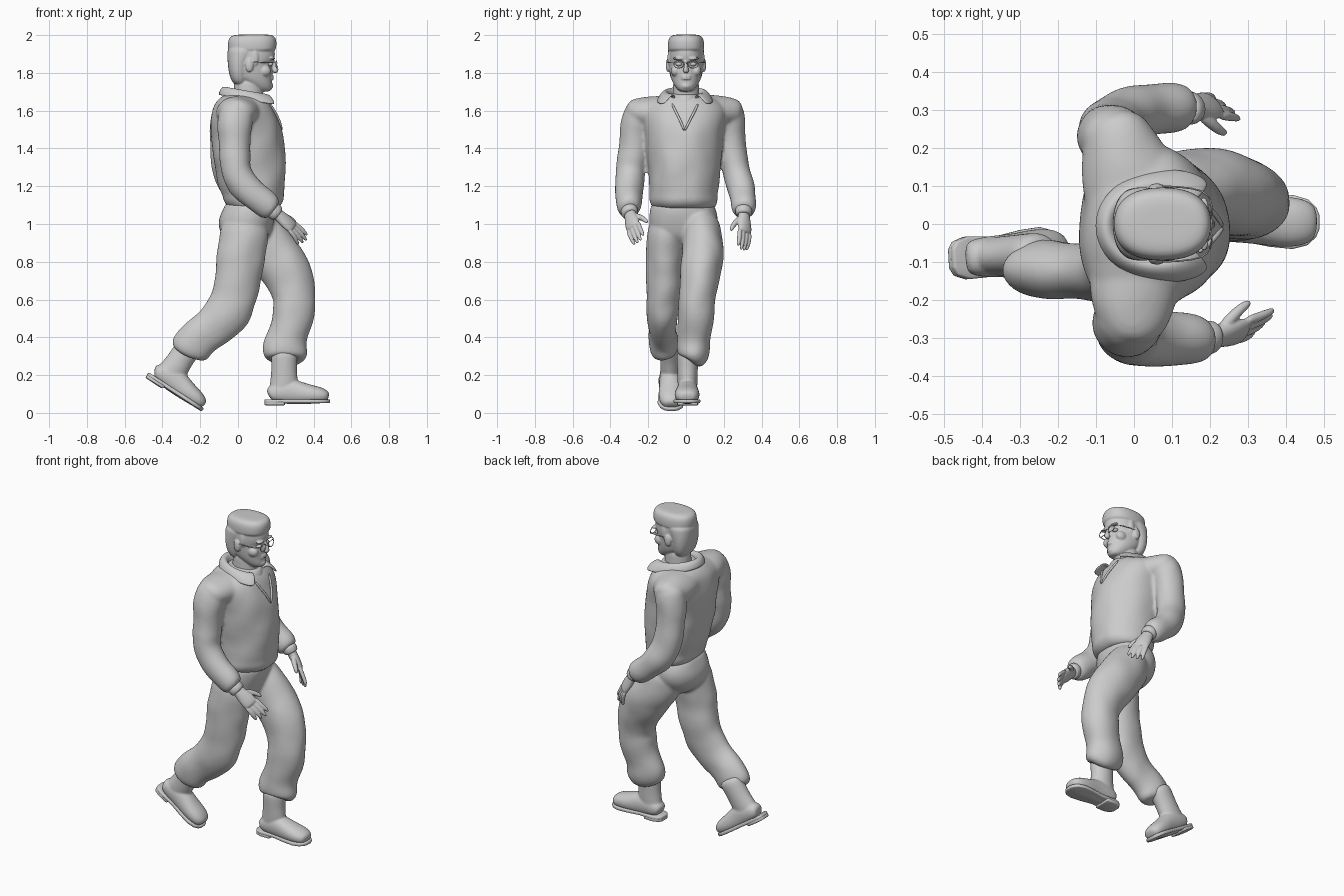
import bpy, bmesh
from math import cos, sin, pi, radians
from mathutils import Vector, Matrix


def finish(name, bm, levels=2):
    bmesh.ops.recalc_face_normals(bm, faces=bm.faces)
    for f in bm.faces:
        f.smooth = True
    me = bpy.data.meshes.new(name)
    bm.to_mesh(me)
    bm.free()
    ob = bpy.data.objects.new(name, me)
    bpy.context.collection.objects.link(ob)
    if levels:
        s = ob.modifiers.new("Smooth", 'SUBSURF')
        s.levels = s.render_levels = levels
    return ob


def merge(name, obs, voxel, relax, folds=0):
    """Fuse overlapping closed parts into one soft skin."""
    bpy.context.view_layer.update()
    dg = bpy.context.evaluated_depsgraph_get()
    bm = bmesh.new()
    for o in obs:
        bm.from_mesh(o.evaluated_get(dg).to_mesh())
    for o in obs:
        bpy.data.objects.remove(o)
    ob = finish(name, bm, 0)
    r = ob.modifiers.new("Fuse", 'REMESH')
    r.mode, r.voxel_size, r.use_smooth_shade = 'VOXEL', voxel, True
    s = ob.modifiers.new("Relax", 'SMOOTH')
    s.factor, s.iterations = .5, relax
    if folds:
        tex = bpy.data.textures.new(name + "_folds", 'CLOUDS')
        tex.noise_scale, tex.noise_depth = .13, 0
        d = ob.modifiers.new("Folds", 'DISPLACE')
        d.texture, d.strength, d.texture_coords = tex, folds, 'LOCAL'
    return ob


def spow(c, p):
    return (abs(c) ** p) * (1 if c >= 0 else -1)


def loft(name, rings, side=(0, 1, 0), flat=False, k=0.0, p=1.0, n=16, levels=2):
    """Skin ellipses (x, y, z, half depth, half width) placed along a path."""
    bm = bmesh.new()
    pts = [Vector(r[:3]) for r in rings]
    loops = []
    for i, r in enumerate(rings):
        t = Vector((0, 0, 1)) if flat else (pts[min(i + 1, len(pts) - 1)] - pts[max(i - 1, 0)]).normalized()
        v = Vector(side)
        v = (v - t * v.dot(t)).normalized()
        u = v.cross(t)
        cs = [(cos(2 * pi * j / n), sin(2 * pi * j / n)) for j in range(n)]
        loops.append([bm.verts.new(pts[i] + u * r[3] * spow(c, p) + v * r[4] * spow(s, p) * (1 - k * c))
                      for c, s in cs])
    for a, b in zip(loops, loops[1:]):
        for j in range(n):
            bm.faces.new((a[j], a[(j + 1) % n], b[(j + 1) % n], b[j]))
    bm.faces.new(loops[0])
    bm.faces.new(loops[-1])
    return finish(name, bm, levels)


def stack(name, rows, y=0.0, **kw):
    """Horizontal slices given as (z, back x, front x, half width)."""
    return loft(name, [((b + f) / 2, y, z, (f - b) / 2, w) for z, b, f, w in rows], flat=True, **kw)


def ball(name, loc, size):
    bm = bmesh.new()
    bmesh.ops.create_uvsphere(bm, u_segments=16, v_segments=10, radius=1,
                              matrix=Matrix.LocRotScale(Vector(loc), None, Vector(size)))
    return finish(name, bm, 0)


def tube(name, pts, r, n=8):
    return loft(name, [(*q, r, r) for q in pts], side=(0.1, 1, 0.2), n=n, levels=1)


def prism(name, half, z0, z1):
    bm = bmesh.new()
    outline = half + [(x, -w) for x, w in reversed(half)]
    lo = [bm.verts.new((x, w, z0)) for x, w in outline]
    top = bmesh.ops.extrude_face_region(bm, geom=[bm.faces.new(lo)])["geom"]
    bmesh.ops.translate(bm, vec=(0, 0, z1 - z0), verts=[g for g in top if isinstance(g, bmesh.types.BMVert)])
    ob = finish(name, bm, 0)
    bev = ob.modifiers.new("Bevel", 'BEVEL')
    bev.width, bev.segments = 0.006, 2
    return ob


# Jacket: body, shoulder yoke and sleeves gathered at the wrist, fused
body = stack("body", [(1.075, -.03, .18, .15), (1.09, -.06, .222, .17), (1.125, -.08, .248, .184),
                      (1.155, -.08, .246, .18), (1.18, -.095, .252, .184), (1.28, -.127, .254, .194),
                      (1.38, -.139, .254, .2), (1.47, -.145, .243, .21), (1.55, -.145, .219, .225),
                      (1.61, -.137, .193, .23), (1.65, -.12, .168, .2), (1.68, -.085, .14, .13),
                      (1.695, -.05, .12, .09)], y=-.01, k=.13, p=.88, n=20)
yoke = loft("yoke", [(-.02, -.31, 1.59, .045, .05), (-.015, -.285, 1.595, .072, .085), (-.005, -.22, 1.592, .086, .11),
                     (.01, -.12, 1.59, .094, .135), (.015, 0, 1.59, .1, .14), (-.01, .11, 1.59, .094, .135),
                     (-.04, .2, 1.59, .088, .108), (-.052, .265, 1.592, .072, .085),
                     (-.055, .288, 1.588, .045, .05)], side=(1, 0, 0))
rs = loft("right_sleeve", [(-.013, -.232, 1.65, .07, .06), (-.015, -.25, 1.59, .096, .088),
                           (-.018, -.265, 1.5, .092, .084), (-.016, -.276, 1.4, .083, .081),
                           (-.014, -.285, 1.34, .088, .082), (-.012, -.293, 1.28, .085, .081),
                           (.025, -.3, 1.205, .09, .077), (.08, -.303, 1.152, .077, .072),
                           (.135, -.305, 1.11, .078, .07), (.17, -.303, 1.083, .07, .063),
                           (.19, -.3, 1.068, .05, .048)])
ls = loft("left_sleeve", [(-.052, .21, 1.65, .07, .06), (-.055, .226, 1.59, .095, .085), (-.06, .233, 1.5, .092, .081),
                          (-.062, .245, 1.4, .084, .079), (-.058, .257, 1.33, .089, .079),
                          (-.045, .27, 1.26, .087, .078), (-.01, .287, 1.195, .088, .076),
                          (.04, .3, 1.145, .077, .072), (.09, .306, 1.105, .075, .068),
                          (.125, .306, 1.08, .065, .061), (.142, .306, 1.066, .048, .046)])
merge("jacket", [body, yoke, rs, ls], .009, 8, .012)
stack("undershirt", [(1.55, -.03, .17, .09), (1.64, -.04, .172, .085), (1.675, -.035, .156, .08),
                     (1.69, -.02, .143, .072)], y=-.003)
for s in (-1, 1):
    tube("jacket_opening", [(.168, s * .07 - .005, 1.64), (.195, s * .05 - .005, 1.595),
                            (.22, s * .025 - .005, 1.55), (.234, -.008, 1.49)], .007)

# Fold-over collar with pointed ends
bm = bmesh.new()
rows = []
for i in range(21):
    t = radians(-144 + 14.4 * i)
    f = (1 - cos(t)) / 2
    prof = [(.098, .083, 1.66 - .01 * f), (.115, .096, 1.722 - .04 * f), (.14 + .01 * f, .117 + .02 * f ** 3, 1.725 - .052 * f),
            (.156 + .03 * f, .135 + .075 * f ** 3, 1.682 - .058 * f)]
    rows.append([bm.verts.new((.055 - a * cos(t), -.005 + b * sin(t), z)) for a, b, z in prof])
for a, b in zip(rows, rows[1:]):
    for j in range(3):
        bm.faces.new((a[j], a[j + 1], b[j + 1], b[j]))
col = finish("collar", bm, 0)
sol = col.modifiers.new("Thick", 'SOLIDIFY')
sol.thickness, sol.offset = .014, 0
sub = col.modifiers.new("Smooth", 'SUBSURF')
sub.levels = sub.render_levels = 2

# Head with nose, lips, brows, ears and hair, fused
head = [
    stack("neck", [(1.6, -.03, .13, .075), (1.66, -.025, .135, .073), (1.72, -.025, .135, .07),
                   (1.78, -.02, .13, .07)]),
    stack("skull", [(1.7, .11, .165, .025), (1.711, .08, .18, .045), (1.735, .045, .184, .064),
                    (1.765, 0, .181, .079), (1.79, -.02, .185, .085), (1.82, -.03, .184, .09),
                    (1.848, -.035, .18, .092), (1.872, -.04, .197, .094), (1.91, -.04, .199, .094),
                    (1.95, -.03, .19, .088), (1.975, 0, .15, .07)], k=.1, p=.92),
    stack("hair_top", [(1.915, -.04, .17, .085), (1.918, -.054, .202, .097), (1.935, -.056, .205, .0985),
                       (1.965, -.056, .207, .098), (1.99, -.048, .2, .09), (2.002, -.02, .18, .07),
                       (2.003, .03, .14, .03)], p=.85),
    stack("hair_back", [(1.735, -.01, .04, .05), (1.75, -.032, .05, .072), (1.79, -.048, .055, .09),
                        (1.85, -.056, .06, .097), (1.9, -.058, .1, .099), (1.95, -.056, .13, .098)], p=.85),
    loft("nose", [(.186, 0, 1.868, .008, .008), (.192, 0, 1.85, .012, .009), (.2, 0, 1.825, .016, .012),
                  (.2, 0, 1.812, .018, .019), (.188, 0, 1.802, .012, .014)], n=10),
    ball("chin", (.166, 0, 1.73), (.021, .028, .018))]
for z in (1.781, 1.769):
    head.append(ball("lip", (.178, 0, z), (.012, .026, .0065)))
for s in (-1, 1):
    head += [ball("ear", (.06, s * .095, 1.84), (.022, .012, .036)),
             ball("brow", (.183, s * .04, 1.876), (.015, .032, .007)),
             ball("cheek", (.14, s * .055, 1.81), (.035, .026, .03)),
             ball("sideburn", (.09, s * .085, 1.88), (.02, .013, .045))]
merge("head", head, .0045, 3)

# Eyes and glasses
for s in (-1, 1):
    ball("eye", (.17, s * .037, 1.846), (.016, .018, .011))
    tube("lens_rim", [(.206 - .006 * abs(cos(a)), s * .038 + .027 * cos(a), 1.845 + .02 * sin(a))
                      for a in [2 * pi * i / 16 for i in range(17)]], .0028, 6)
    tube("glasses_temple", [(.2, s * .064, 1.853), (.185, s * .09, 1.855), (.12, s * .098, 1.855),
                            (.06, s * .1, 1.86)], .0028, 6)
tube("glasses_bridge", [(.206, -.013, 1.85), (.21, 0, 1.854), (.206, .013, 1.85)], .0028, 6)


# Hands: band, then palm, four fingers and thumb fused, laid out in a local frame
def hand(side_name, wrist, direction, thumb, inward):
    w, d = Vector(wrist), Vector(direction).normalized()
    th = Vector(thumb)
    th = (th - d * th.dot(d)).normalized()
    nrm = d.cross(th)
    if nrm.y * inward < 0:
        nrm = -nrm

    def at(a, b, c=0):
        return tuple(w + d * a + th * b + nrm * c)
    loft(side_name + "_cuff", [(*at(-.035, 0), .043, .046), (*at(-.01, 0), .046, .049),
                               (*at(.012, 0), .042, .046), (*at(.018, 0), .03, .034)], side=th, n=12)
    parts = [loft("palm", [(*at(-.01, 0), .028, .034), (*at(.03, 0), .028, .036), (*at(.07, 0), .027, .046),
                           (*at(.11, -.002), .022, .046), (*at(.128, -.003), .014, .038)], side=th, n=12)]
    for i, ln in enumerate((.08, .096, .104, .092)):
        b = -.036 + .024 * i
        e = b * 1.1
        parts.append(loft("finger", [(*at(.105, b), .0135, .0135), (*at(.125 + ln * .35, b, .006), .0135, .0135),
                                     (*at(.12 + ln * .75, e, .021 - .004 * i), .012, .012),
                                     (*at(.125 + ln, e, .035 - .006 * i), .008, .008)], n=8, levels=1))
    parts.append(loft("thumb", [(*at(.035, .015, .005), .019, .019), (*at(.065, .045, .015), .017, .017),
                                (*at(.1, .066, .026), .0145, .0145), (*at(.13, .074, .032), .009, .009)], n=8, levels=1))
    merge(side_name + "_hand", parts, .004, 2)


hand("right", (.2, -.298, 1.06), (.17, .035, -.145), (.45, .7, .5), 1)
hand("left", (.148, .306, 1.06), (.115, .01, -.185), (.5, -.65, .4), -1)

# Trousers: hips and baggy legs with bloused cuffs, fused
hips = stack("hips", [(.87, .0, .10, .05), (.9, -.05, .14, .11), (.95, -.1, .18, .17), (1.02, -.113, .197, .186),
                      (1.08, -.085, .203, .178), (1.13, -.06, .2, .16)], y=-.015, p=.9)
ll = loft("left_leg", [(.06, .07, 1.04, .11, .085), (.1, .08, .97, .132, .102), (.155, .088, .89, .14, .112),
                       (.215, .086, .81, .14, .115), (.265, .078, .74, .14, .108), (.288, .07, .67, .126, .1),
                       (.303, .06, .6, .112, .097), (.3, .055, .55, .116, .1), (.285, .05, .48, .109, .095),
                       (.26, .044, .4, .109, .09), (.25, .04, .35, .119, .093), (.249, .036, .305, .118, .087),
                       (.248, .032, .28, .1, .074), (.248, .025, .273, .065, .055)])
rl = loft("right_leg", [(.045, -.085, 1.04, .115, .09), (.035, -.1, .96, .134, .107), (.024, -.108, .88, .128, .105),
                        (.012, -.112, .81, .13, .102), (.004, -.114, .75, .123, .096), (-.008, -.116, .67, .126, .097),
                        (-.022, -.12, .6, .122, .09), (-.055, -.122, .525, .128, .086), (-.11, -.124, .47, .114, .08),
                        (-.165, -.125, .432, .104, .075), (-.215, -.124, .395, .107, .077),
                        (-.245, -.12, .358, .112, .077), (-.262, -.115, .322, .106, .07), (-.27, -.11, .306, .065, .05)])
merge("trousers", [hips, ll, rl], .009, 6, .012)


# Boots: shaft and rounded foot fused, plus sole and heel, posed twice
def boot(side_name, heel, pitch, yaw):
    m = Matrix.Translation(heel) @ Matrix.Rotation(radians(yaw), 4, 'Z') @ Matrix.Rotation(radians(pitch), 4, 'Y')
    foot = [(.025, .05, .03, .035), (.04, .06, .045, .048), (.08, .07, .06, .055), (.13, .075, .07, .057),
            (.18, .067, .063, .06), (.24, .058, .052, .068), (.29, .054, .046, .067),
            (.325, .047, .036, .055), (.342, .042, .022, .035)]
    upper = merge(side_name + "_boot", [
        stack("shaft", [(.025, .02, .15, .045), (.08, .024, .172, .052), (.13, .032, .182, .054),
                        (.18, .037, .174, .055), (.24, .036, .177, .058), (.3, .036, .178, .058)]),
        loft("foot", [(x, 0, z, h, w) for x, z, h, w in foot], p=.9)], .006, 5)
    rim = [(.002, .025), (.015, .045), (.05, .056), (.14, .052), (.22, .066), (.28, .071), (.32, .06), (.342, .038), (.35, .018)]
    for o in (upper, prism(side_name + "_boot_sole", rim, .012, .032), prism(side_name + "_boot_heel", rim[:3] + [(.11, .054)], 0, .02)):
        o.matrix_world = m


boot("left", (.138, .01, .04), 0, -1)
boot("right", (-.492, -.092, .188), 33, 3)
